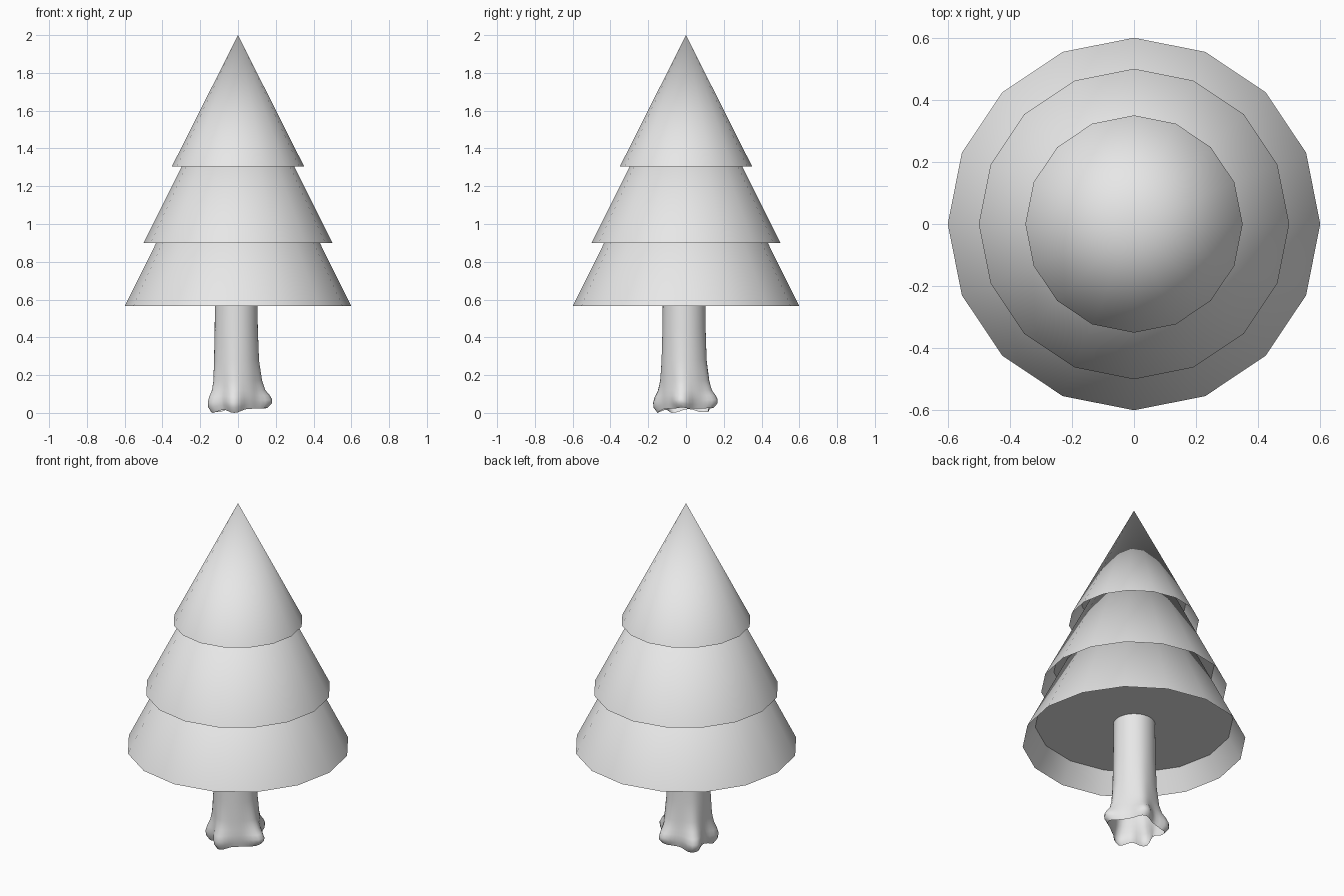
import bpy
import bmesh
from math import cos, sin, pi, exp, radians

cube = bpy.data.objects.get("Cube")
if cube:
    bpy.data.objects.remove(cube, do_unlink=True)

# One plain colour for the whole tree
grey = bpy.data.materials.new("pale_grey")
grey.use_nodes = True
colour = (0.8, 0.8, 0.8, 1)
grey.diffuse_color = colour
grey.node_tree.nodes["Principled BSDF"].inputs["Base Color"].default_value = colour


def finish(name, bm, angle):
    mesh = bpy.data.meshes.new(name)
    bm.to_mesh(mesh)
    bm.free()
    mesh.materials.append(grey)
    obj = bpy.data.objects.new(name, mesh)
    bpy.context.collection.objects.link(obj)
    bpy.ops.object.select_all(action='DESELECT')
    obj.select_set(True)
    bpy.context.view_layer.objects.active = obj
    bpy.ops.object.shade_smooth_by_angle(angle=radians(angle))
    return obj


def bridge(bm, upper, lower):
    n = len(upper)
    for i in range(n):
        j = (i + 1) % n
        bm.faces.new((upper[i], lower[i], lower[j], upper[j]))


def foliage(name, radius, base, apex, recess=0.12, sides=16):
    """Cone with a hollow skirt closed by a recessed flat underside."""
    bm = bmesh.new()

    def ring(r, z):
        return [bm.verts.new((r * cos(2 * pi * i / sides), r * sin(2 * pi * i / sides), z))
                for i in range(sides)]

    rim = ring(radius, base)
    inner = ring(radius * (1 - recess / (apex - base)) - 0.008, base + recess)
    tip = bm.verts.new((0, 0, apex))
    for i in range(sides):
        bm.faces.new((rim[i], rim[(i + 1) % sides], tip))
    bridge(bm, rim, inner)
    bm.faces.new(inner[::-1])
    return finish(name, bm, 40)


foliage("lower_foliage", 0.6, 0.565, 1.77)
foliage("middle_foliage", 0.5, 0.9, 1.9)
foliage("top_foliage", 0.35, 1.305, 2.0)

# Trunk: open tube flaring into five roots (angle, reach, lift of the tip)
roots = [(-8, 1.05, 0.03), (72, 0.9, 0.03), (140, 1.15, 0.005),
         (207, 0.85, 0.0), (262, 0.85, 0.0)]
# Height, plain radius, root flare
profile = [(0.685, 0.112, 0), (0.45, 0.113, 0.002), (0.28, 0.117, 0.004),
           (0.17, 0.122, 0.012), (0.12, 0.125, 0.024), (0.085, 0.128, 0.042),
           (0.055, 0.128, 0.054), (0.028, 0.126, 0.054), (0.0, 0.122, 0.036)]
segments = 48
bm = bmesh.new()
previous = None
for z, radius, flare in profile:
    ring = []
    for i in range(segments):
        a = 2 * pi * i / segments
        bump = lift = 0
        for angle, reach, rise in roots:
            d = (a - radians(angle) + pi) % (2 * pi) - pi
            weight = exp(-(d / 0.33) ** 2)
            bump += weight * reach
            lift += weight * rise
        r = radius + flare * bump
        low = max(0, 1 - z / 0.12)
        height = z + low * (lift + 0.022 * max(0, 1 - bump / 0.85))
        shift = -0.01 * min(1, z / 0.3)
        ring.append(bm.verts.new((r * cos(a) + shift, r * sin(a) + shift, height)))
    if previous:
        bridge(bm, previous, ring)
    previous = ring
finish("trunk", bm, 80)
